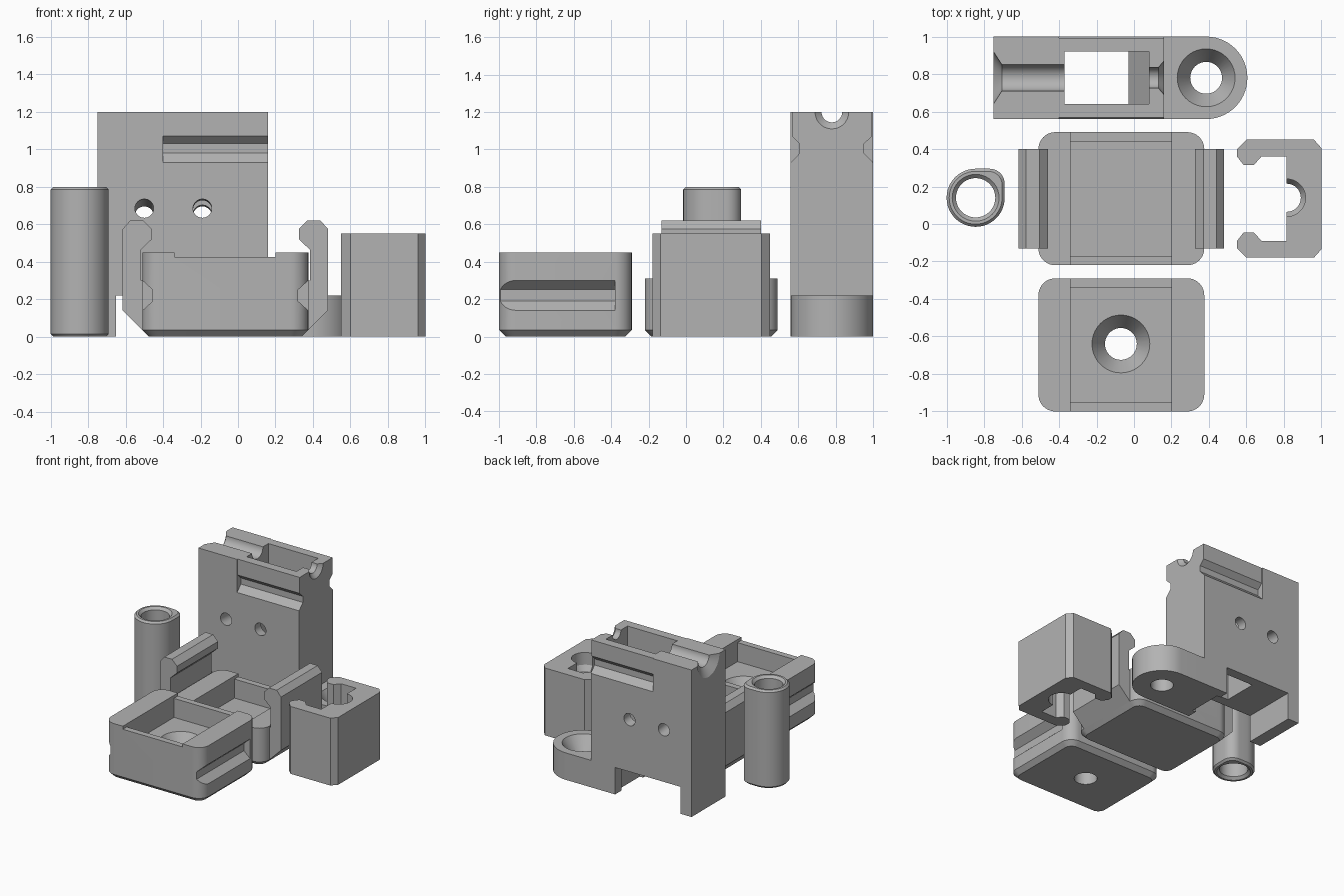
import bpy, bmesh
from math import sin, cos, radians, pi

cube = bpy.data.objects.get("Cube")
if cube:
    bpy.data.objects.remove(cube, do_unlink=True)

grey = bpy.data.materials.new("plain grey")
grey.use_nodes = True
colour = (0.45, 0.45, 0.45, 1)
grey.diffuse_color = colour
grey.node_tree.nodes["Principled BSDF"].inputs["Base Color"].default_value = colour


# Outline helpers
def arc(cx, cy, r, a0, a1, n=10):
    steps = [radians(a0 + (a1 - a0) * i / n) for i in range(n + 1)]
    return [(cx + r * cos(a), cy + r * sin(a)) for a in steps]


def circle(cx, cy, r, n=40):
    return arc(cx, cy, r, 0, 360 - 360 / n, n - 1)


def rounded_rect(x0, x1, y0, y1, r):
    return (arc(x1 - r, y1 - r, r, 0, 90) + arc(x0 + r, y1 - r, r, 90, 180)
            + arc(x0 + r, y0 + r, r, 180, 270) + arc(x1 - r, y0 + r, r, 270, 360))


# Solid helpers: matching outlines are stacked along an axis
def loft(name, axis, rings):
    place = {"X": lambda p, t: (t, p[0], p[1]),
             "Y": lambda p, t: (p[0], t, p[1]),
             "Z": lambda p, t: (p[0], p[1], t)}[axis]
    bm = bmesh.new()
    loops = [[bm.verts.new(place(p, t)) for p in pts] for pts, t in rings]
    for a, b in zip(loops, loops[1:]):
        for i in range(len(a)):
            j = (i + 1) % len(a)
            bm.faces.new((a[i], a[j], b[j], b[i]))
    bm.faces.new(loops[0][::-1])
    bm.faces.new(loops[-1])
    bmesh.ops.recalc_face_normals(bm, faces=bm.faces)
    mesh = bpy.data.meshes.new(name)
    bm.to_mesh(mesh)
    bm.free()
    mesh.materials.append(grey)
    obj = bpy.data.objects.new(name, mesh)
    bpy.context.collection.objects.link(obj)
    return obj


def prism(name, axis, pts, t0, t1):
    return loft(name, axis, [(pts, t0), (pts, t1)])


def box(name, x0, x1, y0, y1, z0, z1):
    return prism(name, "Z", [(x0, y0), (x1, y0), (x1, y1), (x0, y1)], z0, z1)


def turned(name, axis, cx, cy, steps):
    return loft(name, axis, [(circle(cx, cy, r), t) for r, t in steps])


def combine(obj, others, operation="DIFFERENCE"):
    for other in others:
        other.hide_render = True
        mod = obj.modifiers.new("shape", "BOOLEAN")
        mod.operation, mod.solver, mod.object = operation, "EXACT", other
        bpy.context.view_layer.update()
        graph = bpy.context.evaluated_depsgraph_get()
        mesh = bpy.data.meshes.new_from_object(obj.evaluated_get(graph))
        obj.modifiers.clear()
        obj.data = mesh
        bpy.data.objects.remove(other, do_unlink=True)


def finish(obj):
    bpy.ops.object.select_all(action="DESELECT")
    obj.select_set(True)
    bpy.context.view_layer.objects.active = obj
    bpy.ops.object.shade_smooth_by_angle(angle=radians(28))


# Tall housing with a rounded mounting foot
housing = prism("tall_housing", "Y", [
    (-0.75, 0), (-0.65, 0), (-0.65, 0.22), (-0.06, 0.22), (-0.06, 0),
    (0.16, 0), (0.16, 1.2), (-0.75, 1.2)], 0.56, 1.0)
foot = prism("foot", "Z", [(0.1, 1.0), (0.1, 0.56)]
             + arc(0.385, 0.78, 0.22, -90, 90, 28), 0, 0.22)
combine(housing, [foot], "UNION")
cutters = [
    # Well with a sloped ledge
    prism("well", "Y", [(-0.37, -0.1), (-0.03, -0.1), (-0.03, 0.3),
                        (0.08, 0.5), (0.08, 1.3), (-0.37, 1.3)], 0.64, 0.92),
    # Screw hole in the foot
    turned("screw", "Z", 0.385, 0.78,
           [(0.085, -0.1), (0.085, 0.11), (0.155, 0.221), (0.155, 0.3)]),
    # Flared channels in the top
    turned("channel", "X", 0.78, 1.2,
           [(0.17, -0.78), (0.14, -0.75), (0.07, -0.705), (0.07, -0.3)]),
    turned("channel", "X", 0.78, 1.2,
           [(0.055, 0.05), (0.055, 0.13), (0.09, 0.16), (0.12, 0.19)])]
# Sloping pin holes
for x in (-0.5, -0.19):
    cutters.append(loft("pin", "Y", [(circle(x, 0.69, 0.05), 0.5),
                                     (circle(x, 0.64, 0.05), 1.06)]))
# Snap grooves and shallow reliefs on both faces
for face, inward in ((0.56, 1), (1.0, -1)):
    pts = [(-0.05, 0.93), (0, 0.93), (0.048, 0.98), (0.048, 1.03),
           (0.007, 1.07), (0.007, 1.3), (-0.05, 1.3)]
    cutters.append(prism("snap", "X", [(face + inward * d, z) for d, z in pts], -0.4, 0.3))
combine(housing, cutters)
finish(housing)


# Trays
def tray(name, y0, y1, top, floor):
    x0, x1, c = -0.51, 0.375, 0.035
    outer = rounded_rect(x0, x1, y0, y1, 0.09)
    base = rounded_rect(x0 + c, x1 - c, y0 + c, y1 - c, 0.06)
    obj = loft(name, "Z", [(base, 0), (outer, c), (outer, top)])
    combine(obj, [box("pocket", -0.34, 0.2, y0 + 0.05, y1 - 0.05, floor, 1),
                  box("lowered_rim", -0.34, 0.2, y0 - 1, y1 + 1, top - 0.025, 1)])
    return obj


front_tray = tray("front_tray", -1.0, -0.29, 0.45, 0.27)
cutters = [turned("screw", "Z", -0.07, -0.64,
                  [(0.085, -0.1), (0.085, 0.16), (0.155, 0.271), (0.155, 0.35)])]
for face, inward in ((-0.51, 1), (0.375, -1)):
    pts = [(-0.05, 0.14), (0, 0.14), (0.055, 0.19), (0.055, 0.25), (0, 0.3), (-0.05, 0.3)]
    cutters.append(prism("side_groove", "Y",
                         [(face + inward * d, z) for d, z in pts], -1.1, -0.38))
combine(front_tray, cutters)
finish(front_tray)

# Rear tray with a snap arm on each side
rear_tray = tray("rear_tray", -0.22, 0.49, 0.31, 0.13)
arms = []
for face, out in ((-0.51, -1), (0.375, 1)):
    pts = [(-0.05, 0.015), (-0.02, 0.015), (0.105, 0.14), (0.105, 0.575),
           (0.065, 0.62), (-0.005, 0.62), (-0.05, 0.575), (-0.05, 0.52),
           (0.008, 0.465), (0.008, 0.3), (-0.05, 0.3)]
    arms.append(prism("snap_arm", "Y", [(face + out * d, z) for d, z in pts], -0.13, 0.4))
combine(rear_tray, arms, "UNION")
finish(rear_tray)

# Tube with one squarer corner
cx, cy = -0.845, 0.14
outline = arc(cx, cy, 0.155, 90, 360, 36) + arc(cx + 0.075, cy + 0.075, 0.08, 0, 90)
inset = [(cx + (x - cx) * 0.91, cy + (y - cy) * 0.91) for x, y in outline]
tube = loft("tube", "Z", [(inset, 0), (outline, 0.015), (outline, 0.785), (inset, 0.8)])
combine(tube, [turned("bore", "Z", cx, cy, [
    (0.145, -0.02), (0.125, 0), (0.105, 0.02), (0.105, 0.78), (0.125, 0.8), (0.145, 0.82)])])
finish(tube)

# Clip block, a mirrored half outline about its centre line
mid = 0.135
half = [(0.815, 0.225), (0.68, 0.225), (0.64, 0.18), (0.585, 0.18), (0.55, 0.225),
        (0.55, 0.265), (0.6, 0.315), (0.96, 0.315), (1.0, 0.27)]
outline = [(x, mid + d) for x, d in half] + [(x, mid - d) for x, d in reversed(half)]
clip_block = prism("clip_block", "Z", outline, 0, 0.55)
combine(clip_block, [turned("waist", "Z", 0.815, 0.14, [
    (0.1, -0.1), (0.1, 0.1), (0.075, 0.14), (0.075, 0.41), (0.1, 0.45), (0.1, 0.65)])])
finish(clip_block)
